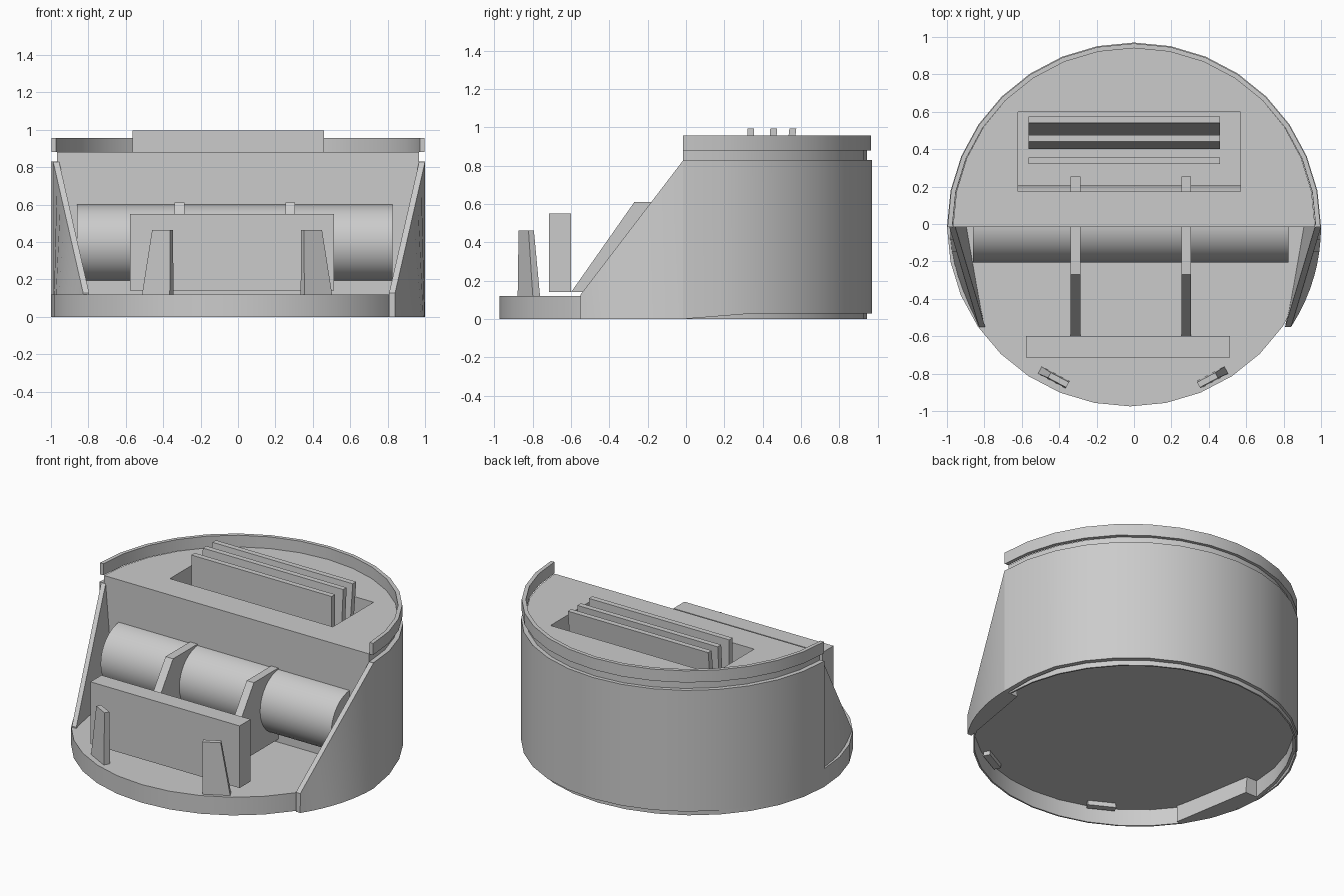
import bpy, bmesh, math
from mathutils import Vector

old = bpy.data.objects.get("Cube")
if old:
    bpy.data.objects.remove(old, do_unlink=True)

GREY = (0.6, 0.6, 0.6, 1)
grey = bpy.data.materials.new("plain grey")
grey.use_nodes = True
grey.diffuse_color = GREY
grey.node_tree.nodes["Principled BSDF"].inputs["Base Color"].default_value = GREY

CY = -0.015      # shared centre line of the round parts
SEGS = 32


def finish(name, bm, smooth=False):
    bmesh.ops.recalc_face_normals(bm, faces=bm.faces)
    mesh = bpy.data.meshes.new(name)
    bm.to_mesh(mesh)
    bm.free()
    mesh.materials.append(grey)
    obj = bpy.data.objects.new(name, mesh)
    bpy.context.collection.objects.link(obj)
    if smooth:
        bpy.ops.object.select_all(action='DESELECT')
        obj.select_set(True)
        bpy.context.view_layer.objects.active = obj
        bpy.ops.object.shade_smooth_by_angle(angle=math.radians(30))
    return obj


def arc(rx, ry, cx=0, full=False):
    count = SEGS if full else SEGS // 2 + 1
    return [(cx + rx * math.cos(math.tau * i / SEGS),
             CY + ry * math.sin(math.tau * i / SEGS)) for i in range(count)]


def loft(bottom, top):
    """Solid between two matching point loops."""
    bm = bmesh.new()
    lo = [bm.verts.new(p) for p in bottom]
    hi = [bm.verts.new(p) for p in top]
    n = len(lo)
    for i in range(n):
        j = (i + 1) % n
        bm.faces.new((lo[i], lo[j], hi[j], hi[i]))
    bm.faces.new(lo)
    bm.faces.new(hi)
    return bm


def prism(points, z0, z1):
    return loft([(x, y, z0) for x, y in points], [(x, y, z1) for x, y in points])


def box(name, x0, x1, y0, y1, z0, z1, lean=0):
    base = [(x0, y0), (x1, y0), (x1, y1), (x0, y1)]
    return finish(name, loft([(x, y - lean, z0) for x, y in base],
                             [(x, y, z1) for x, y in base]))


def half_shell(name, rx, ry, thick, z0, z1, rise=0):
    """Half ring of quads; its lower edge rises towards the back."""
    bm = bmesh.new()
    rings = []
    for (xo, yo), (xi, yi) in zip(arc(rx, ry), arc(rx - thick, ry - thick)):
        low = z0 + rise * min(1, max(0, yo / 0.35))
        rings.append([bm.verts.new(p) for p in
                      ((xo, yo, low), (xo, yo, z1), (xi, yi, z1), (xi, yi, low))])
    for a, b in zip(rings, rings[1:]):
        for k in range(4):
            m = (k + 1) % 4
            bm.faces.new((a[k], a[m], b[m], b[k]))
    bm.faces.new(rings[0])
    bm.faces.new(rings[-1])
    return finish(name, bm, True)


# Base plate with a thin skirt, open underneath
bm = bmesh.new()
outer, inner = arc(0.98, 0.96, -0.02, True), arc(0.97, 0.95, -0.02, True)
loops = [[bm.verts.new((x, y, z)) for x, y in pts] for pts, z in
         ((outer, 0.12), (outer, 0), (inner, 0), (inner, 0.11))]
for a, b in zip(loops, loops[1:]):
    for i in range(SEGS):
        j = (i + 1) % SEGS
        bm.faces.new((a[i], a[j], b[j], b[i]))
bm.faces.new(loops[0])
bm.faces.new(loops[-1])
finish("base", bm, True)

# Half round body with a deep well cut into its top
body = finish("body", prism(arc(0.968, 0.96), 0.115, 0.88))
cutter = box("well_cutter", -0.62, 0.57, 0.175, 0.6, 0.2, 1.2)
cutter.hide_render = True
mod = body.modifiers.new("well", 'BOOLEAN')
mod.operation = 'DIFFERENCE'
mod.solver = 'EXACT'
mod.object = cutter
bpy.ops.object.select_all(action='DESELECT')
body.select_set(True)
bpy.context.view_layer.objects.active = body
bpy.ops.object.modifier_apply(modifier=mod.name)
bpy.data.objects.remove(cutter, do_unlink=True)
bpy.ops.object.shade_smooth_by_angle(angle=math.radians(30))

# Outer skin and top rim
half_shell("outer_skin", 1.0, 0.985, 0.03, 0, 0.83, rise=0.03)
half_shell("top_rim", 0.997, 0.98, 0.025, 0.88, 0.957)

# Sloping side wings: curved at the foot, straight along the top edge
for side, inset, name in ((1, 0, "left_wing"), (-1, 0.012, "right_wing")):
    bm = bmesh.new()
    rings = []
    steps = 8
    for i in range(steps + 1):
        t = i / steps
        y = CY - 0.535 * t
        foot = math.sqrt(1 - ((y - CY) / 0.985) ** 2) - inset
        edge = 1.0 - inset - 0.16 * t
        top = 0.828 - 0.7 * t
        lean = 0.07 * (1 - t)
        rings.append([bm.verts.new((side * x, y, z)) for x, z in
                      ((foot, 0), (edge, top), (edge - 0.032, top),
                       (edge - 0.032 - lean, 0))])
    for a, b in zip(rings, rings[1:]):
        for k in range(4):
            m = (k + 1) % 4
            bm.faces.new((a[k], a[m], b[m], b[k]))
    bm.faces.new(rings[0])
    bm.faces.new(rings[-1])
    finish(name, bm, True)

# Horizontal drum
ring = [(0.205 * math.cos(math.tau * i / SEGS), 0.397 + 0.205 * math.sin(math.tau * i / SEGS))
        for i in range(SEGS)]
finish("drum", loft([(-0.86, y, z) for y, z in ring],
                    [(0.825, y, z) for y, z in ring]), True)

# Two sloping brackets holding the drum
profile = [(-0.6, 0.14), (-0.27, 0.61), (0.255, 0.61), (0.255, 0.14)]
for name, x0, x1 in (("right_bracket", -0.34, -0.285), ("left_bracket", 0.253, 0.305)):
    finish(name, loft([(x0, y, z) for y, z in profile],
                      [(x1, y, z) for y, z in profile]))

# Front barrier block
box("front_barrier", -0.577, 0.512, -0.715, -0.6, 0.14, 0.55)

# Tapered posts, turned to follow the base edge
for side, shift, name in ((1, -0.01, "left_post"), (-1, 0, "right_post")):
    along = Vector((side * 0.88, 0.47, 0))
    out = Vector((side * 0.47, -0.88, 0))
    start = Vector((side * 0.355 + shift, -0.86, 0))

    def slab(length, thick, z):
        return [start + along * u + out * v + Vector((0, 0, z))
                for u, v in ((0, -thick), (length, -thick), (length, thick), (0, thick))]
    finish(name, loft(slab(0.175, 0.022, 0.08), slab(0.11, 0.016, 0.463)))

# Upright slats in the well, the rear ones leaning back
for i, (y, lean) in enumerate(((0.32, 0), (0.44, 0.04), (0.54, 0.065))):
    box("slat_%d" % (i + 1), -0.565, 0.46, y, y + 0.036, 0.4, 0.995, lean)
